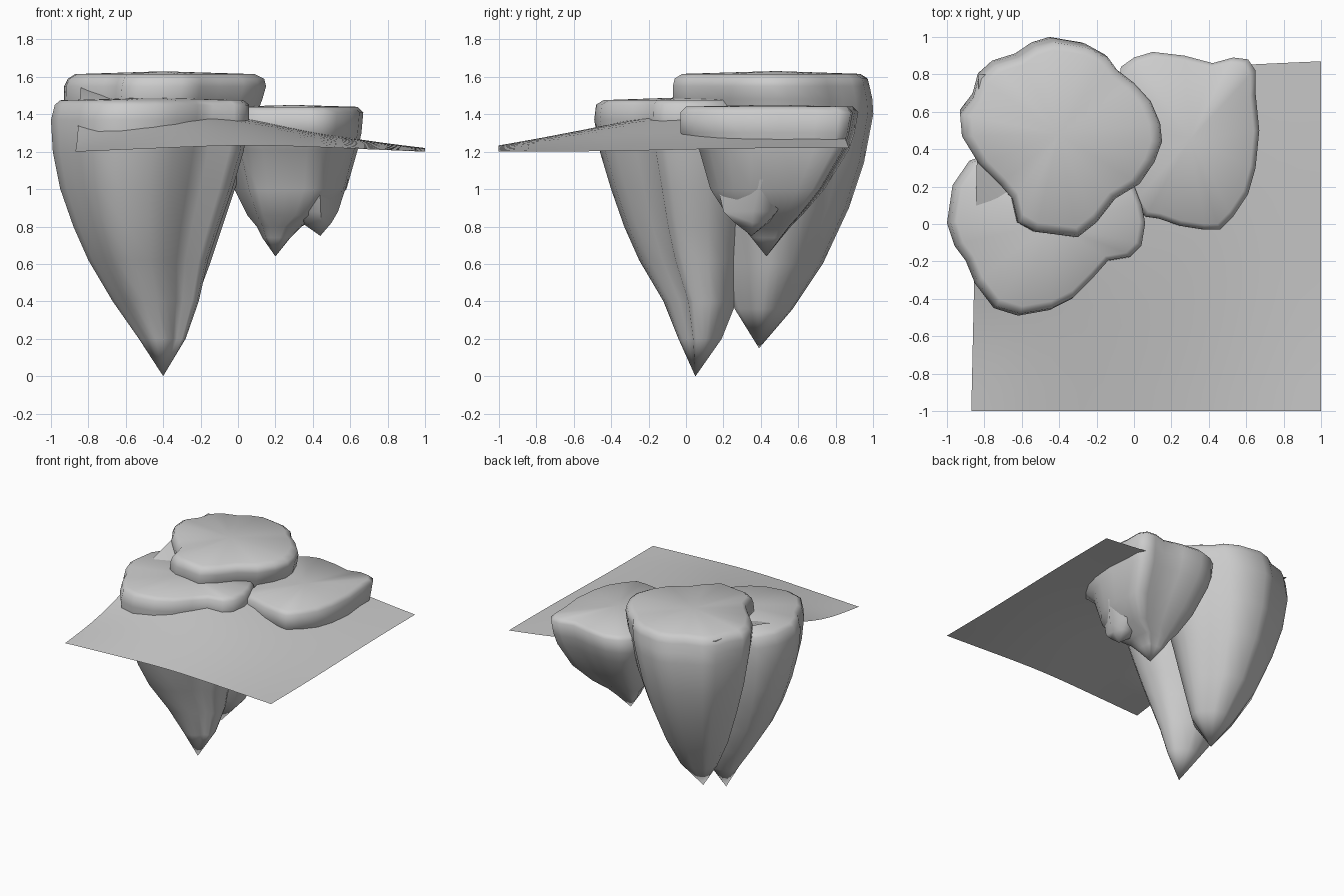
import bpy, bmesh


def finish(bm, name, angle=1.0):
    bmesh.ops.recalc_face_normals(bm, faces=bm.faces)
    me = bpy.data.meshes.new(name)
    bm.to_mesh(me)
    bm.free()
    ob = bpy.data.objects.new(name, me)
    bpy.context.collection.objects.link(ob)
    bpy.ops.object.select_all(action='DESELECT')
    ob.select_set(True)
    bpy.context.view_layer.objects.active = ob
    bpy.ops.object.shade_smooth_by_angle(angle=angle)
    return ob


def rock(name, outline, top, levels, tip):
    """Loft a plan outline through bounding boxes (z, x0, x1, y0, y1) down to a tip."""
    xs, ys = [p[0] for p in outline], [p[1] for p in outline]
    ax, bx, ay, by = min(xs), max(xs), min(ys), max(ys)
    bm = bmesh.new()
    rings = []
    for z, x0, x1, y0, y1 in levels:
        rings.append([bm.verts.new((x0 + (x - ax) / (bx - ax) * (x1 - x0),
                                    y0 + (y - ay) / (by - ay) * (y1 - y0), z))
                      for x, y in outline])
    n = len(outline)
    for a, b in zip(rings, rings[1:]):
        for i in range(n):
            j = (i + 1) % n
            bm.faces.new((a[i], a[j], b[j], b[i]))
    # fans close the grassy top and the pointed bottom
    for ring, co in ((rings[0], top), (rings[-1], tip)):
        c = bm.verts.new(co)
        for i in range(n):
            bm.faces.new((ring[i], ring[(i + 1) % n], c))
    return finish(bm, name)


# tall rear island
rock("rear_rock",
     [(.15, .45), (.14, .55), (.09, .67), (0, .77), (-.09, .84), (-.14, .91), (-.25, .97),
      (-.43, 1), (-.53, .97), (-.62, .91), (-.75, .87), (-.83, .8), (-.86, .69), (-.93, .6),
      (-.92, .48), (-.83, .33), (-.72, .22), (-.65, .14), (-.62, .01), (-.53, -.04),
      (-.3, -.07), (-.2, .01), (-.1, .14), (.03, .22), (.11, .34)],
     (-.4, .48, 1.63),
     [(1.615, -.87, .09, -.02, .93), (1.59, -.91, .14, -.06, .97), (1.55, -.93, .15, -.07, .98),
      (1.48, -.93, .13, -.07, .995), (1.4, -.93, .1, -.04, 1), (1.14, -.89, .03, .04, .95),
      (.9, -.82, -.05, .1, .87), (.6, -.71, -.15, .18, .73), (.36, -.58, -.24, .26, .57)],
     (-.43, .39, .15))

# front left island
rock("front_rock",
     [(.06, 0), (.04, .1), (0, .2), (-.15, .3), (-.35, .42), (-.6, .42), (-.88, .33),
      (-.97, .2), (-1, 0), (-.96, -.12), (-.9, -.2), (-.85, -.32), (-.75, -.45),
      (-.62, -.49), (-.45, -.46), (-.33, -.4), (-.22, -.29), (-.14, -.2), (-.02, -.18),
      (.04, -.12)],
     (-.45, 0, 1.49),
     [(1.475, -.95, .03, -.44, .4), (1.45, -.98, .06, -.48, .42), (1.37, -1, .06, -.49, .43),
      (1.2, -.99, .03, -.46, .42), (1, -.95, -.03, -.4, .4), (.8, -.88, -.1, -.33, .36),
      (.62, -.8, -.16, -.25, .32), (.4, -.67, -.21, -.12, .27), (.2, -.53, -.28, -.04, .19)],
     (-.4, .05, 0))

# small right island
rock("right_rock",
     [(.67, .5), (.65, .7), (.65, .82), (.61, .88), (.53, .89), (.42, .86), (.27, .9),
      (.1, .92), (0, .89), (-.07, .84), (-.1, .6), (-.03, .3), (0, .12), (.06, .04),
      (.13, .03), (.25, -.01), (.38, -.03), (.46, -.03), (.53, .04), (.61, .16), (.65, .3)],
     (.3, .45, 1.45),
     [(1.44, -.07, .64, 0, .89), (1.41, -.1, .67, -.03, .92), (1.3, -.1, .66, -.03, .9),
      (1.21, -.08, .64, .07, .87), (1, -.02, .58, .13, .74), (.86, .05, .46, .22, .62),
      (.8, .1, .34, .3, .56), (.74, .13, .28, .35, .51)],
     (.2, .43, .64))

# second, shorter point below the right island
rock("right_rock_spur",
     [(1, 0), (.6, .8), (-.3, .9), (-1, .2), (-.7, -.7), (.3, -1)],
     (.36, .38, 1.15),
     [(1.05, .15, .59, .16, .62), (.88, .27, .535, .2, .5), (.82, .34, .5, .26, .44)],
     (.44, .35, .75))

# ground sheet, pulled upward at its rear left corner
heights = [(1.20, 1.22, 1.24, 1.22, 1.20),
           (1.25, 1.32, 1.32, 1.25, 1.20),
           (1.41, 1.43, 1.38, 1.27, 1.21),
           (1.57, 1.47, 1.38, 1.28, 1.22),
           (1.59, 1.48, 1.36, 1.27, 1.22)]
bm = bmesh.new()
grid = []
for r, row in enumerate(heights):
    grid.append([])
    for c, z in enumerate(row):
        left = -.87 + .04 * r / 4
        back = (.80, .80, .82, .85, .87)[c]
        grid[r].append(bm.verts.new((left + (1 - left) * c / 4, -1 + (back + 1) * r / 4, z)))
for r in range(4):
    for c in range(4):
        bm.faces.new((grid[r][c], grid[r][c + 1], grid[r + 1][c + 1], grid[r + 1][c]))
sheet = finish(bm, "ground_sheet")
sub = sheet.modifiers.new("smooth", 'SUBSURF')
sub.levels = sub.render_levels = 2
sub.boundary_smooth = 'PRESERVE_CORNERS'
